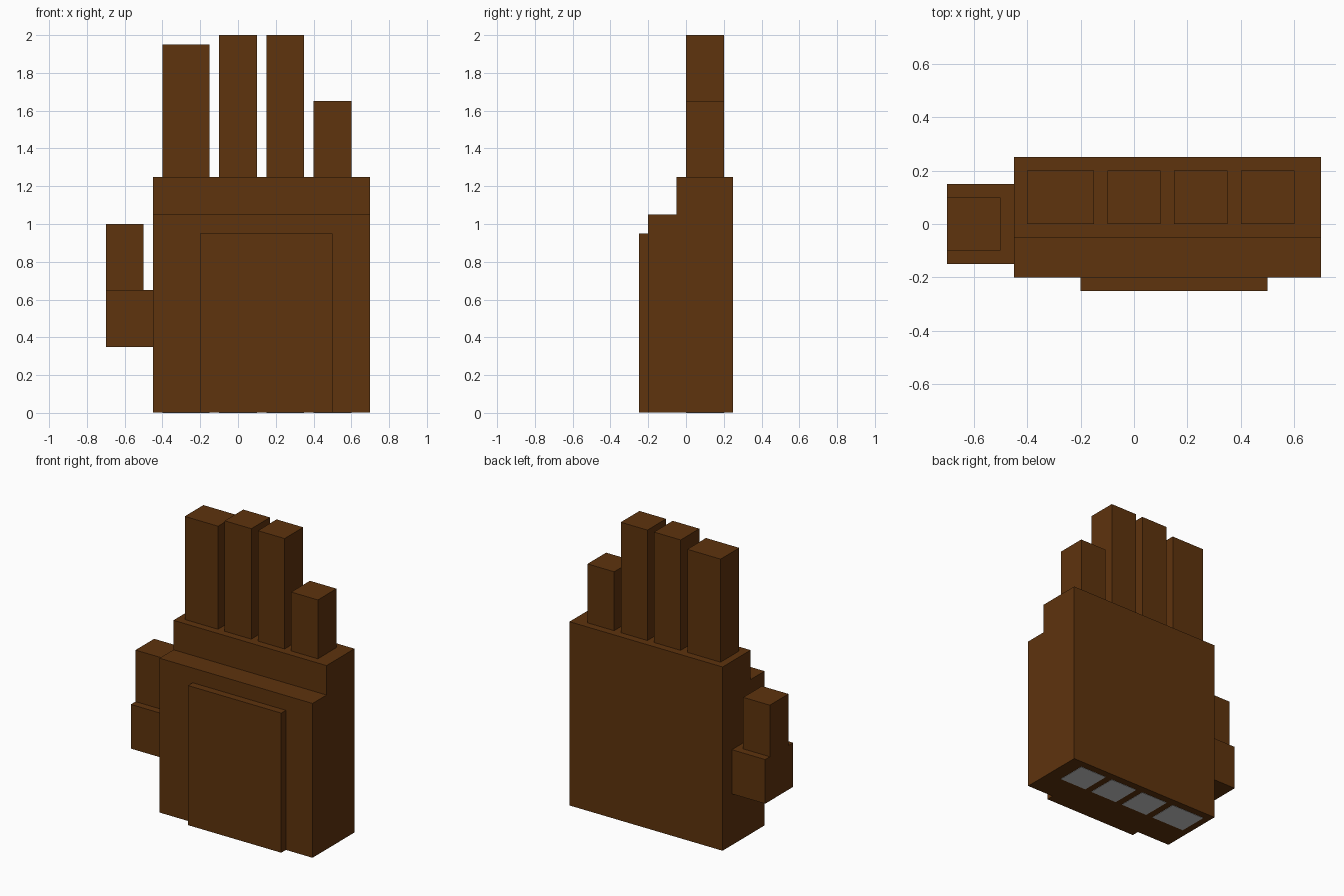
import bpy
import bmesh

cube = bpy.data.objects.get("Cube")
if cube:
    bpy.data.objects.remove(cube, do_unlink=True)


def material(name, rgb):
    m = bpy.data.materials.new(name)
    m.use_nodes = True
    col = (*rgb, 1.0)
    m.diffuse_color = col
    m.node_tree.nodes["Principled BSDF"].inputs["Base Color"].default_value = col
    return m


BROWN = material("brown", (0.112, 0.033, 0.004))
GREY = material("grey", (0.6, 0.6, 0.6))


def prism(name, profile, x0, x1, mat):
    """Extrude a (y, z) profile along x."""
    bm = bmesh.new()
    face = bm.faces.new([bm.verts.new((x0, y, z)) for y, z in profile])
    ext = bmesh.ops.extrude_face_region(bm, geom=[face])
    moved = [v for v in ext["geom"] if isinstance(v, bmesh.types.BMVert)]
    bmesh.ops.translate(bm, verts=moved, vec=(x1 - x0, 0, 0))
    bmesh.ops.recalc_face_normals(bm, faces=bm.faces)
    mesh = bpy.data.meshes.new(name)
    bm.to_mesh(mesh)
    bm.free()
    mesh.materials.append(mat)
    ob = bpy.data.objects.new(name, mesh)
    bpy.context.collection.objects.link(ob)
    return ob


def box(name, x, y, z, mat=BROWN):
    profile = [(y[0], z[0]), (y[1], z[0]), (y[1], z[1]), (y[0], z[1])]
    return prism(name, profile, x[0], x[1], mat)


BASE = 0.002  # the grey sockets sit this far below the palm

# Palm with a stepped front, and the raised pad on it
prism("palm", [(-0.2, BASE), (0.25, BASE), (0.25, 1.25), (-0.05, 1.25),
               (-0.05, 1.05), (-0.2, 1.05)], -0.45, 0.7, BROWN)
box("palm_pad", (-0.2, 0.5), (-0.25, -0.2), (BASE, 0.95))

# Thumb
box("thumb_base", (-0.7, -0.45), (-0.15, 0.15), (0.35, 0.65))
box("thumb_tip", (-0.7, -0.5), (-0.1, 0.1), (0.65, 1.0))

# Fingers, each with a grey socket plate under the palm
fingers = [("index", -0.4, -0.15, 1.95), ("middle", -0.1, 0.1, 2.0),
           ("ring", 0.15, 0.35, 2.0), ("little", 0.4, 0.6, 1.65)]
for name, x0, x1, top in fingers:
    box(name + "_finger", (x0, x1), (0.0, 0.2), (1.25, top))
    box(name + "_socket", (x0, x1), (0.0, 0.2), (0.0, BASE), GREY)
